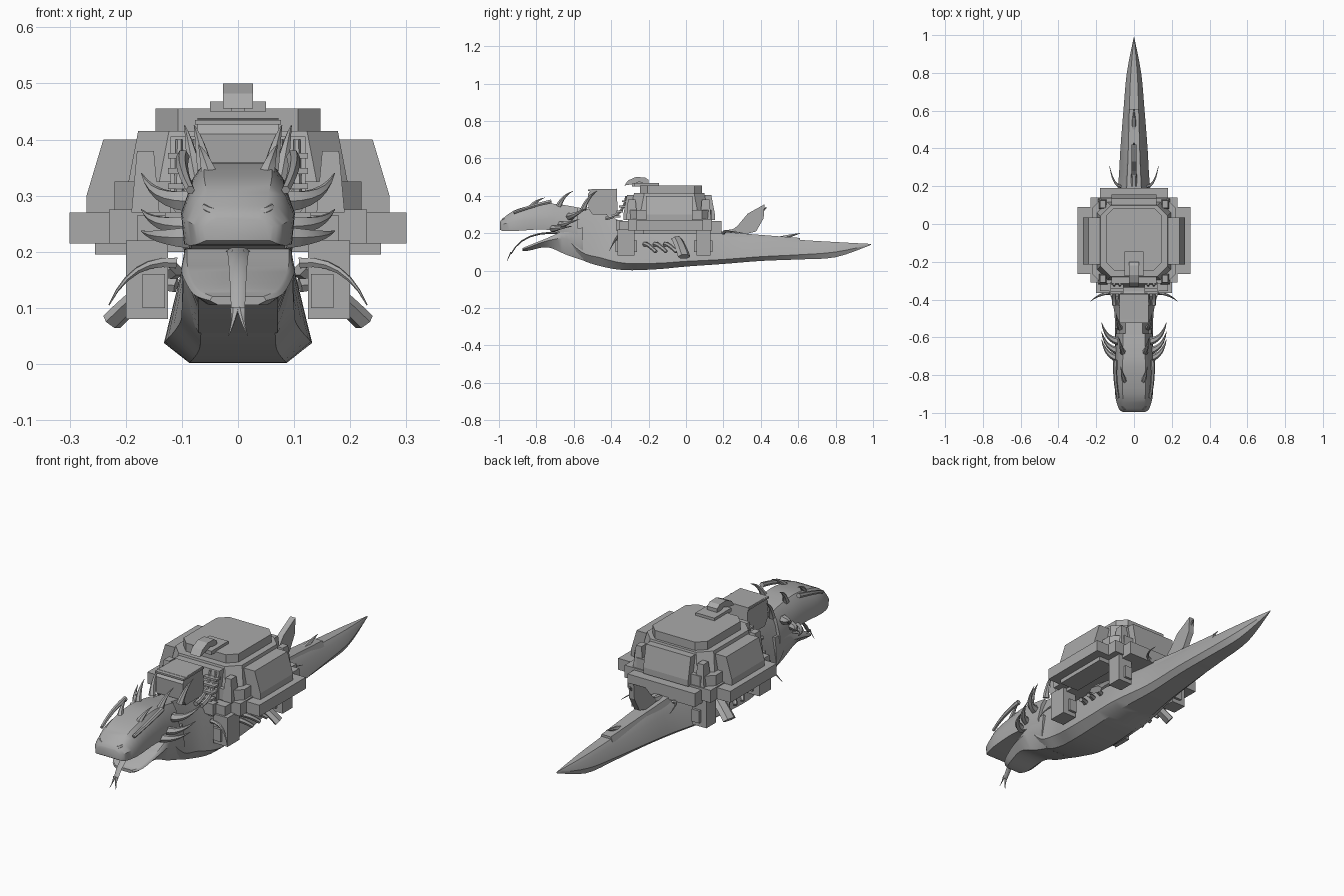
import bpy
from math import sin, cos, pi
from mathutils import Vector

if "Cube" in bpy.data.objects:
    bpy.data.objects.remove(bpy.data.objects["Cube"])

STONE = bpy.data.materials.new("plain grey")
STONE.use_nodes = True
GREY = (0.4, 0.4, 0.4, 1)
STONE.diffuse_color = GREY
STONE.node_tree.nodes["Principled BSDF"].inputs["Base Color"].default_value = GREY


def build(name, verts, faces, smooth=False):
    me = bpy.data.meshes.new(name)
    me.from_pydata(verts, [], faces)
    me.materials.append(STONE)
    ob = bpy.data.objects.new(name, me)
    bpy.context.collection.objects.link(ob)
    bpy.ops.object.select_all(action='DESELECT')
    ob.select_set(True)
    bpy.context.view_layer.objects.active = ob
    bpy.ops.object.mode_set(mode='EDIT')
    bpy.ops.mesh.select_all(action='SELECT')
    bpy.ops.mesh.normals_make_consistent(inside=False)
    bpy.ops.object.mode_set(mode='OBJECT')
    if smooth:
        bpy.ops.object.shade_smooth_by_angle(angle=0.6)
    return ob


def skin(name, rings, smooth=False):
    """Join equal rings of points into a closed skin."""
    n = len(rings[0])
    faces = [(r * n + i, r * n + (i + 1) % n, (r + 1) * n + (i + 1) % n, (r + 1) * n + i)
             for r in range(len(rings) - 1) for i in range(n)]
    last = (len(rings) - 1) * n
    faces += [tuple(range(n)), tuple(range(last, last + n))]
    return build(name, [p for ring in rings for p in ring], faces, smooth)


def smooth_stations(st, steps=4):
    """Catmull-Rom interpolation between cross-section stations."""
    out = []
    for i in range(len(st) - 1):
        a, b, c, d = st[max(i - 1, 0)], st[i], st[i + 1], st[min(i + 2, len(st) - 1)]
        for k in range(steps):
            t = k / steps
            out.append([q + t * (r - p) / 2 + t * t * (p - 2.5 * q + 2 * r - s / 2)
                        + t ** 3 * (1.5 * (q - r) + (s - p) / 2)
                        for p, q, r, s in zip(a, b, c, d)])
    return out + [list(st[-1])]


def loft(name, stations, top, bottom):
    """Stations hold y, half width, top, widest height, bottom."""
    rings = []
    for y, w, zt, zm, zb in smooth_stations(stations):
        half = [(top * w, zt), ((top + 1) / 2 * w, zm + (zt - zm) * 0.7),
                (w, zm), (bottom * w, zb)]
        rings.append([(x, y, z) for x, z in half] + [(-x, y, z) for x, z in reversed(half)])
    return skin(name, rings, True)


def block(name, x, y, z, cut=0.0, taper=0.0):
    """Prism with optional cut corners, drawn in by taper at the top."""
    rings = []
    for h, d in ((z[0], 0), (z[1], taper)):
        x0, x1, y0, y1 = x[0] + d, x[1] - d, y[0] + d, y[1] - d
        if cut:
            ring = [(x0 + cut, y0), (x1 - cut, y0), (x1, y0 + cut), (x1, y1 - cut),
                    (x1 - cut, y1), (x0 + cut, y1), (x0, y1 - cut), (x0, y0 + cut)]
        else:
            ring = [(x0, y0), (x1, y0), (x1, y1), (x0, y1)]
        rings.append([(a, b, h) for a, b in ring])
    return skin(name, rings)


def horn(name, p0, p1, p2, r0, r1=0.001, sides=6, flat=1.0):
    """Tapered bent tube along a quadratic curve."""
    p0, p1, p2 = Vector(p0), Vector(p1), Vector(p2)
    rings = []
    for k in range(7):
        t = k / 6
        c = p0 * (1 - t) ** 2 + p1 * 2 * t * (1 - t) + p2 * t * t
        d = ((p1 - p0) * (1 - t) + (p2 - p1) * t).normalized()
        u = d.cross(Vector((0, 0, 1)))
        u = u.normalized() if u.length > 0.01 else Vector((1, 0, 0))
        v = d.cross(u)
        r = r0 + (r1 - r0) * t
        rings.append([c + u * r * cos(2 * pi * i / sides) + v * r * flat * sin(2 * pi * i / sides)
                      for i in range(sides)])
    return skin(name, rings, True)


def plate(name, outline, x0, x1):
    """Side outline of (y, z) given thickness along x."""
    return skin(name, [[(x, y, z) for y, z in outline] for x in (x0, x1)])


# Serpent body, upper head and open lower jaw
loft("body", [(-.66, .095, .35, .2, .13), (-.56, .1, .335, .1, .06), (-.46, .105, .315, .07, .025),
              (-.33, .13, .26, .04, .003), (-.15, .13, .23, .04, .008), (0, .12, .22, .05, .022),
              (.2, .085, .195, .06, .036), (.4, .072, .18, .075, .052), (.6, .056, .165, .085, .06),
              (.8, .038, .153, .1, .072), (.99, .001, .143, .14, .138)], .45, .66)
loft("upper_head", [(-.995, .06, .26, .245, .22), (-.975, .082, .283, .25, .212),
                    (-.9, .1, .33, .265, .213), (-.76, .1, .358, .27, .22),
                    (-.66, .098, .352, .25, .2), (-.58, .098, .338, .22, .16)], .6, .95)
loft("lower_jaw", [(-.875, .05, .12, .113, .105), (-.84, .08, .135, .125, .107),
                   (-.74, .1, .175, .16, .125), (-.64, .1, .22, .17, .085),
                   (-.55, .1, .23, .11, .055)], .9, .7)

# Tongue with forked tip
horn("tongue", (0, -.66, .2), (0, -.87, .22), (0, -.935, .09), .022, .012, 6, .3)
for s in (1, -1):
    side = "left" if s > 0 else "right"
    horn(side + "_tongue_tip", (s * .006, -.935, .1), (s * .006, -.945, .08),
         (s * .017, -.957, .05), .008, .001, 5, .5)

    # Brow horns in three rows
    for i, (x, y, z, h) in enumerate(((.05, -.83, .335, .055), (.058, -.68, .345, .08),
                                      (.075, -.55, .325, .1))):
        horn(f"{side}_brow_horn_{i}", (s * x, y, z), (s * (x + .01), y + .02, z + h * .7),
             (s * (x + .02), y + .075, z + h), .016)
    # Cheek horns
    for i, (y, z, rise) in enumerate(((-.62, .29, .05), (-.67, .245, .03), (-.71, .225, .012))):
        horn(f"{side}_cheek_horn_{i}", (s * .085, y, z), (s * .15, y + .01, z),
             (s * .172, y + .1, z + rise), .022)
    # Eye ridge and nostril
    horn(side + "_eye_ridge", (s * .085, -.92, .31), (s * .105, -.82, .35),
         (s * .098, -.72, .37), .008, .012)
    horn(side + "_nostril", (s * .035, -.975, .265), (s * .05, -.985, .27),
         (s * .06, -.965, .28), .012, .006)

    # Ribbed tusks on the neck
    for i in range(2):
        x = s * (.075 + .03 * i)
        horn(f"{side}_neck_tusk_{i}", (x, -.43, .28), (x, -.33, .29), (x, -.32, .4), .012, .006)
        for k in range(4):
            z = .285 + .027 * k
            block(f"{side}_tusk_rib_{i}_{k}", (x - .02, x + .02), (-.385 + .014 * k, -.35 + .014 * k),
                  (z, z + .01))

    # Whiskers below the neck and flippers
    horn(side + "_whisker", (s * .11, -.36, .18), (s * .19, -.37, .19),
         (s * .23, -.41, .105), .011)
    horn(side + "_back_whisker", (s * .07, .2, .2), (s * .11, .2, .22), (s * .13, .31, .2), .009)
    horn(side + "_flipper", (s * .11, -.05, .17), (s * .16, -.03, .14),
         (s * .225, -.01, .075), .03, .035, 6, .5)
    for i in range(3):
        y = -.22 + .055 * i
        horn(f"{side}_strut_{i}", (s * .11, y, .14), (s * .15, y + .01, .15),
             (s * .19, y + .06, .1), .014, .01)

    # Platform legs
    for end, y0, y1 in (("front", -.365, -.275), ("back", .055, .13)):
        block(f"{side}_{end}_leg", sorted((s * .125, s * .2)), (y0, y1), (.08, .22))
        block(f"{side}_{end}_leg_pad", sorted((s * .13, s * .17)), (y0 - .012, y1 + .012), (.1, .16))

    # Side wing of the platform and sloped side panel
    block(side + "_wing", sorted((s * .2, s * .3)), (-.265, .09), (.215, .27))
    block(side + "_wing_beam", sorted((s * .15, s * .255)), (-.23, .055), (.195, .215))
    out, top = s * .27, s * .24
    skin(side + "_side_panel", [[(s * .15, y, .27), (out, y, .27), (out, y, .3), (top, y, .4),
                                 (s * .15, y, .4)] for y in (-.215, .035)])

# Platform and tiered fortress
block("platform_floor", (-.18, .18), (-.355, .19), (.2, .265))
block("platform_frame", (-.23, .23), (-.31, .14), (.215, .275))
block("front_sill", (-.13, .13), (-.375, -.34), (.215, .27))
block("fortress_base", (-.22, .22), (-.315, .135), (.27, .325), .05)
block("fortress_wall", (-.2, .2), (-.3, .12), (.3, .415), .055, .022)
block("roof_tier", (-.147, .147), (-.245, .085), (.41, .455), .04)
for name, y0, y1, ya in (("front", -.335, -.25, -.315), ("back", .155, .07, .135)):
    skin(name + "_panel", [[(x, y0, .27), (x, y0, .3), (x, ya, .405), (x, y1, .405), (x, y1, .27)]
                           for x in (-.12, .12)])
for sx in (1, -1):
    for name, y in (("front", -.29), ("back", .105)):
        block(f"{name}_corner_post", sorted((sx * .14, sx * .19)), (y - .03, y + .03), (.27, .38), 0, .01)

# Roof hatch and hooded lookout
block("roof_hatch", (-.05, .05), (-.275, -.145), (.45, .468))
plate("lookout_hood", [(-.33, .455), (-.31, .482), (-.27, .5), (-.22, .499), (-.2, .485),
                       (-.2, .46), (-.25, .475), (-.29, .462)], -.027, .027)
block("lookout_post", (-.012, .012), (-.29, -.22), (.45, .48))

# Howdah behind the head
plate("neck_seat", [(-.52, .33), (-.525, .41), (-.505, .436), (-.37, .438), (-.365, .3), (-.5, .3)],
      -.072, .072)
block("seat_lip", (-.077, .077), (-.525, -.37), (.427, .435))

# Tail sail and ridge along the tail
plate("tail_sail", [(.22, .19), (.28, .245), (.33, .305), (.42, .355), (.415, .28), (.375, .21),
                    (.3, .19)], -.014, .014)
horn("sail_spine", (0, .2, .2), (0, .33, .21), (0, .43, .34), .018, .004)
skin("tail_ridge", [[(-w, y, .15), (w, y, .15), (w * .7, y, z), (-w * .7, y, z)]
                    for y, w, z in ((.12, .06, .215), (.35, .045, .195), (.61, .035, .175))])
horn("tail_thorn", (0, .5, .17), (0, .57, .19), (0, .61, .2), .015)
